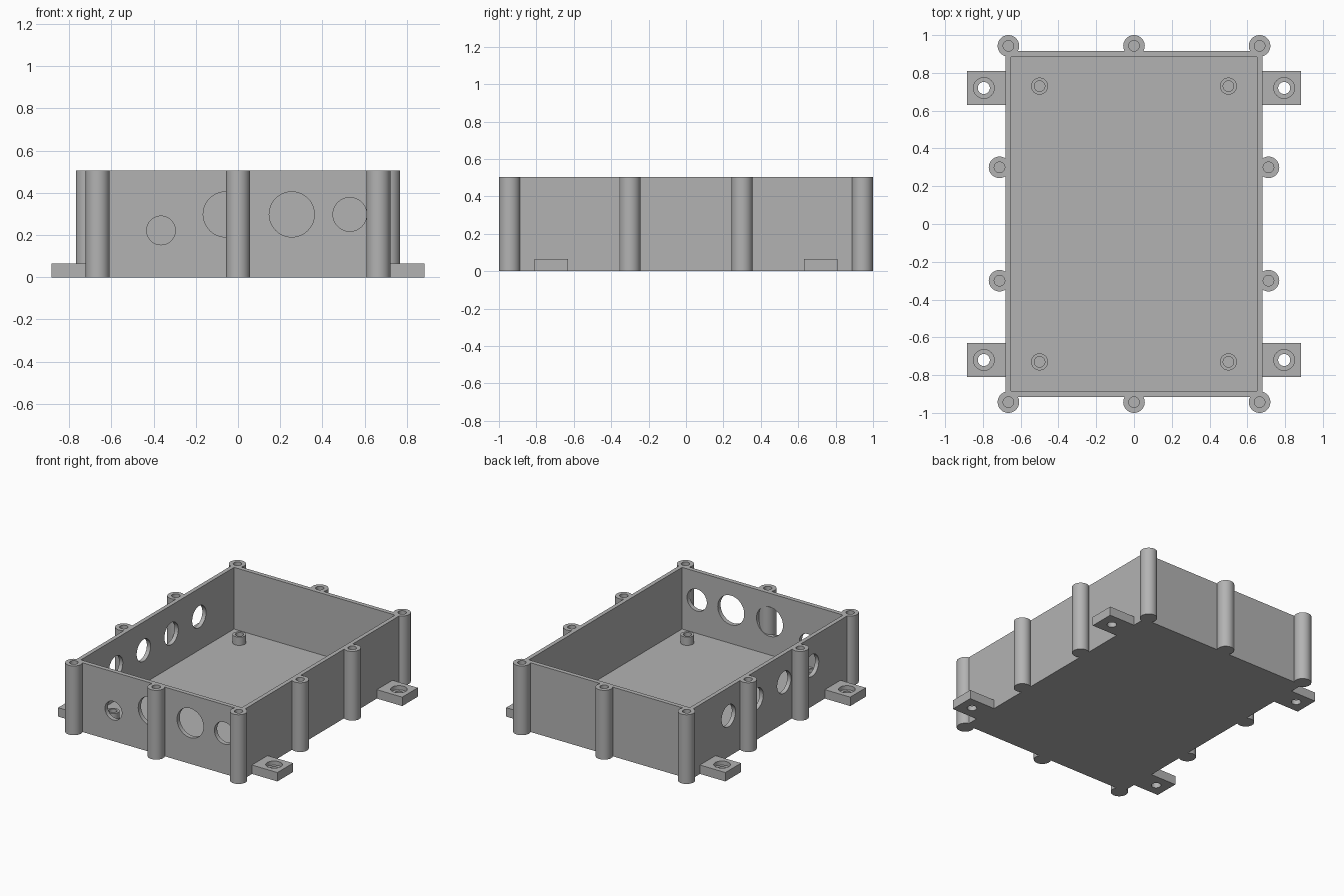
import bpy
import bmesh
from math import radians, pi
from mathutils import Matrix

old = bpy.data.objects.get("Cube")
if old:
    bpy.data.objects.remove(old, do_unlink=True)

HEIGHT = 0.505
FLOOR = 0.055
SEGMENTS = 48

grey = bpy.data.materials.new("plain grey")
grey.use_nodes = True
colour = (0.45, 0.45, 0.45, 1)
grey.diffuse_color = colour
grey.node_tree.nodes["Principled BSDF"].inputs["Base Color"].default_value = colour


def make_object(name, bm):
    bmesh.ops.recalc_face_normals(bm, faces=bm.faces)
    mesh = bpy.data.meshes.new(name)
    bm.to_mesh(mesh)
    bm.free()
    mesh.materials.append(grey)
    obj = bpy.data.objects.new(name, mesh)
    bpy.context.collection.objects.link(obj)
    return obj


def box(name, low, high):
    bm = bmesh.new()
    bmesh.ops.create_cube(bm, size=1)
    for v in bm.verts:
        v.co = [(a + b) / 2 + c * (b - a) for a, b, c in zip(low, high, v.co)]
    return make_object(name, bm)


def cylinder(name, centre, radius, depth, axis="Z"):
    bm = bmesh.new()
    bmesh.ops.create_cone(bm, cap_ends=True, segments=SEGMENTS,
                          radius1=radius, radius2=radius, depth=depth)
    if axis != "Z":
        turn = Matrix.Rotation(pi / 2, 4, "Y" if axis == "X" else "X")
        bm.transform(turn)
    bm.transform(Matrix.Translation(centre))
    return make_object(name, bm)


def lathe(name, profile, location):
    bm = bmesh.new()
    verts = [bm.verts.new((r, 0, z)) for r, z in profile]
    edges = [bm.edges.new(pair) for pair in zip(verts, verts[1:])]
    bmesh.ops.spin(bm, geom=verts + edges, axis=(0, 0, 1), cent=(0, 0, 0),
                   angle=2 * pi, steps=SEGMENTS)
    bmesh.ops.remove_doubles(bm, verts=bm.verts, dist=0.0001)
    obj = make_object(name, bm)
    obj.location = location
    smooth(obj)
    return obj


def select(obj):
    bpy.ops.object.select_all(action="DESELECT")
    obj.select_set(True)
    bpy.context.view_layer.objects.active = obj


def smooth(obj):
    select(obj)
    bpy.ops.object.shade_smooth_by_angle(angle=radians(30))


def cut(obj, cutters):
    select(obj)
    for cutter in cutters:
        mod = obj.modifiers.new("cut", "BOOLEAN")
        mod.operation = "DIFFERENCE"
        mod.solver = "EXACT"
        mod.object = cutter
        bpy.ops.object.modifier_apply(modifier=mod.name)
        bpy.data.objects.remove(cutter, do_unlink=True)
    smooth(obj)


def hollow_post(name, x, y, bottom, top, outer, inner, hole_bottom):
    profile = [(0, bottom), (outer, bottom), (outer, top),
               (inner, top), (inner, hole_bottom), (0, hole_bottom)]
    return lathe(name, profile, (x, y, 0))


# Open tray with cable holes in the front and right walls
tray = box("tray", (-0.68, -0.915, 0), (0.68, 0.915, HEIGHT))
cutters = [box("cavity", (-0.65, -0.883, FLOOR), (0.65, 0.883, 1))]
for x, z, radius in [(-0.365, 0.222, 0.068), (-0.058, 0.298, 0.107),
                     (0.255, 0.298, 0.107), (0.53, 0.298, 0.08)]:
    cutters.append(cylinder("front_hole", (x, -0.9, z), radius, 0.2, "Y"))
for i in range(4):
    y = -0.48 + 0.32 * i
    cutters.append(cylinder("side_hole", (-0.665, y, 0.298), 0.08, 0.2, "X"))
cut(tray, cutters)

# Screw columns around the outside
columns = [(x, y) for x in (-0.665, 0, 0.665) for y in (-0.943, 0.943)]
columns += [(x, y) for x in (-0.712, 0.712) for y in (-0.3, 0.3)]
for x, y in columns:
    hollow_post("screw_column", x, y, 0, HEIGHT, 0.057, 0.028, 0.2)

for sx in (-1, 1):
    for sy in (-1, 1):
        # Board standoffs on the floor
        hollow_post("board_standoff", sx * 0.5, sy * 0.73,
                    FLOOR - 0.01, 0.115, 0.045, 0.028, FLOOR)

        # Mounting tabs with counterbored screw holes
        x, y = sx * 0.795, sy * 0.72
        tab = box("mounting_tab",
                  (min(sx * 0.67, sx * 0.885), y - 0.09, 0),
                  (max(sx * 0.67, sx * 0.885), y + 0.09, 0.065))
        cut(tab, [cylinder("bore", (x, y, 0), 0.032, 0.4),
                  cylinder("counterbore", (x, y, 0.08), 0.055, 0.09)])
